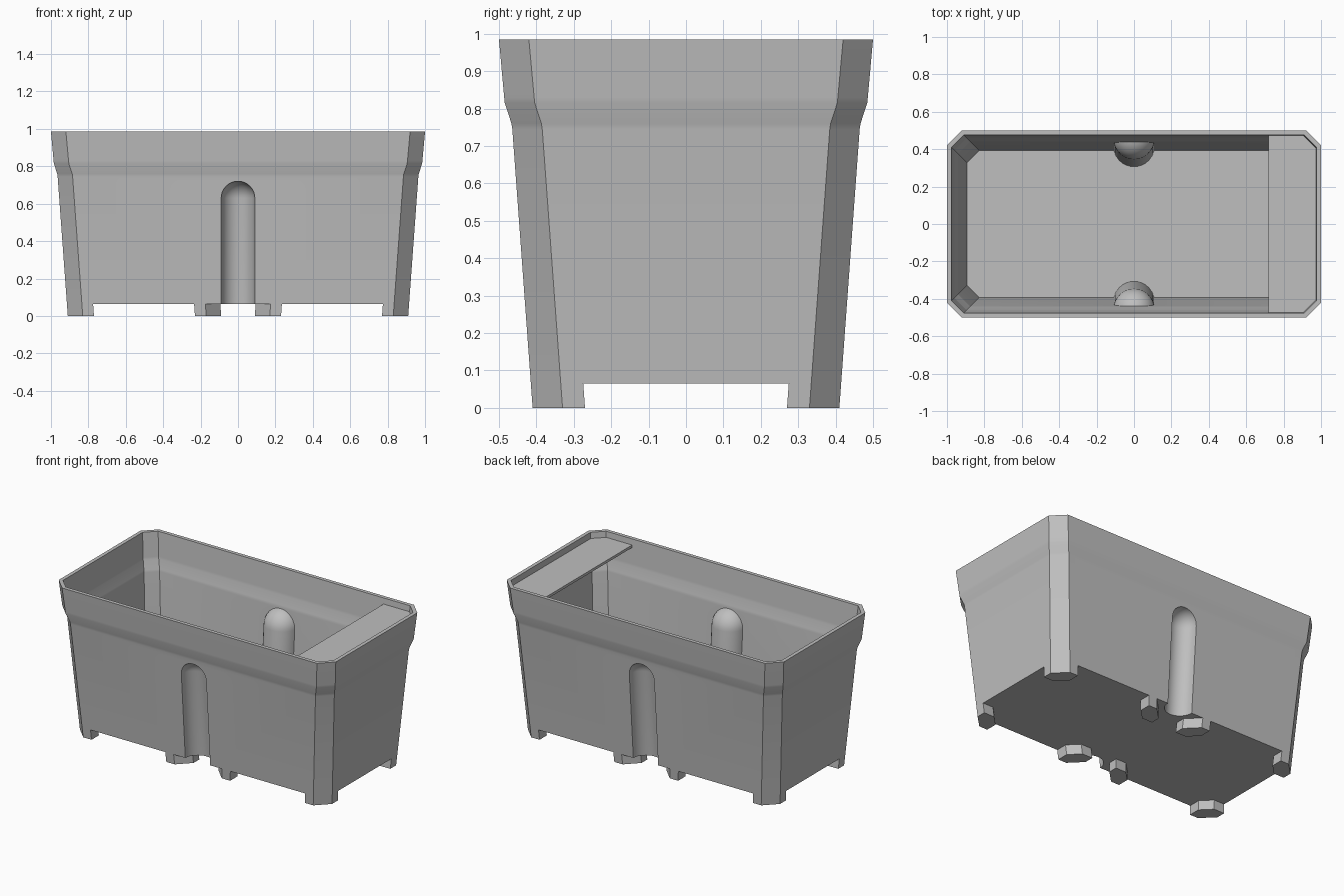
import bpy, bmesh, math

cube = bpy.data.objects.get("Cube")
if cube:
    bpy.data.objects.remove(cube, do_unlink=True)

grey = bpy.data.materials.new("plain grey")
grey.use_nodes = True
colour = (0.52, 0.52, 0.52, 1)
grey.diffuse_color = colour
grey.node_tree.nodes["Principled BSDF"].inputs["Base Color"].default_value = colour

SLOPE = 0.073      # outward lean of the walls
BASE_Y = 0.41      # half depth at the ground
FLOOR = 0.065      # underside of the floor


def loft(name, rings):
    """Join equal point rings into a closed solid."""
    bm = bmesh.new()
    loops = [[bm.verts.new(p) for p in ring] for ring in rings]
    n = len(loops[0])
    for a, b in zip(loops, loops[1:]):
        for i in range(n):
            j = (i + 1) % n
            bm.faces.new((a[i], a[j], b[j], b[i]))
    bm.faces.new(loops[0][::-1])
    bm.faces.new(loops[-1])
    bmesh.ops.recalc_face_normals(bm, faces=bm.faces)
    mesh = bpy.data.meshes.new(name)
    bm.to_mesh(mesh)
    bm.free()
    mesh.materials.append(grey)
    obj = bpy.data.objects.new(name, mesh)
    bpy.context.collection.objects.link(obj)
    return obj


def chamfered(hx, hy, c, z):
    """Rectangle with cut corners."""
    return [(hx, hy - c, z), (hx - c, hy, z), (c - hx, hy, z), (-hx, hy - c, z),
            (-hx, c - hy, z), (c - hx, -hy, z), (hx - c, -hy, z), (hx, c - hy, z)]


def capsule(name, side, radius, bottom):
    """Round-topped column leaning with the long wall."""
    top, n = 0.63, 32
    levels = [(radius, bottom)]
    for k in range(10):
        a = math.radians(k * 9.8)
        levels.append((radius * math.cos(a), top + radius * math.sin(a)))
    rings = []
    for r, z in levels:
        y = side * (BASE_Y + SLOPE * z)
        rings.append([(r * math.cos(math.tau * i / n),
                       y + r * math.sin(math.tau * i / n), z) for i in range(n)])
    return loft(name, rings)


def select(obj):
    bpy.ops.object.select_all(action='DESELECT')
    obj.select_set(True)
    bpy.context.view_layer.objects.active = obj


def cut(obj, cutter):
    select(obj)
    mod = obj.modifiers.new("cut", 'BOOLEAN')
    mod.operation, mod.solver, mod.object = 'DIFFERENCE', 'EXACT', cutter
    bpy.ops.object.modifier_apply(modifier=mod.name)
    bpy.data.objects.remove(cutter, do_unlink=True)


# Wall profile: height and outward offset from the ground footprint
flare = [(0.745, 0.0543), (0.76, 0.0565), (0.815, 0.0745), (0.83, 0.076), (0.985, 0.09)]


def tub_rings(start, inset, chamfer, extra=()):
    levels = [(start, SLOPE * start)] + flare + list(extra)
    return [chamfered(0.91 + d - inset, BASE_Y + d - inset, chamfer, z) for z, d in levels]


# Hollow tub with a rounded groove in each long wall
tub = loft("planter_tub", tub_rings(FLOOR, 0, 0.08))
cavity = loft("cavity", tub_rings(0.09, 0.024, 0.066, [(1.1, 0.1)]))
for side in (-1, 1):
    cut(cavity, capsule("bump", side, 0.11, 0.0))
cut(tub, cavity)
for side in (-1, 1):
    cut(tub, capsule("groove", side, 0.09, -0.1))
select(tub)
bpy.ops.object.shade_smooth_by_angle(angle=math.radians(30))

# Shelf just below the rim at the left end
x0, x1, y, c = 0.72, 0.975, 0.473, 0.066
outline = [(x0, -y), (x1 - c, -y), (x1, c - y), (x1, y - c), (x1 - c, y), (x0, y)]
loft("end_shelf", [[(px, py, z) for px, py in outline] for z in (0.93, 0.947)])


# Feet: square blocks with the outer and the inner corner cut away
def foot(name, outer_x, sx, sy, lean):
    w, outer, inner = 0.14, 0.08, 0.065
    shape = [(outer, 0), (w, 0), (w, w - inner), (w - inner, w), (0, w), (0, outer)]
    rings = []
    for z in (0, FLOOR + 0.005):
        d = SLOPE * z
        rings.append([(sx * (outer_x + d * abs(lean)) + lean * u,
                       sy * (BASE_Y + d - v), z) for u, v in shape])
    return loft(name, rings)


for sx, end in ((-1, "right"), (1, "left")):
    for sy, face in ((-1, "front"), (1, "back")):
        foot(f"corner_foot_{face}_{end}", 0.91, sx, sy, -sx)
        foot(f"middle_foot_{face}_{end}", 0.09, sx, sy, sx)
